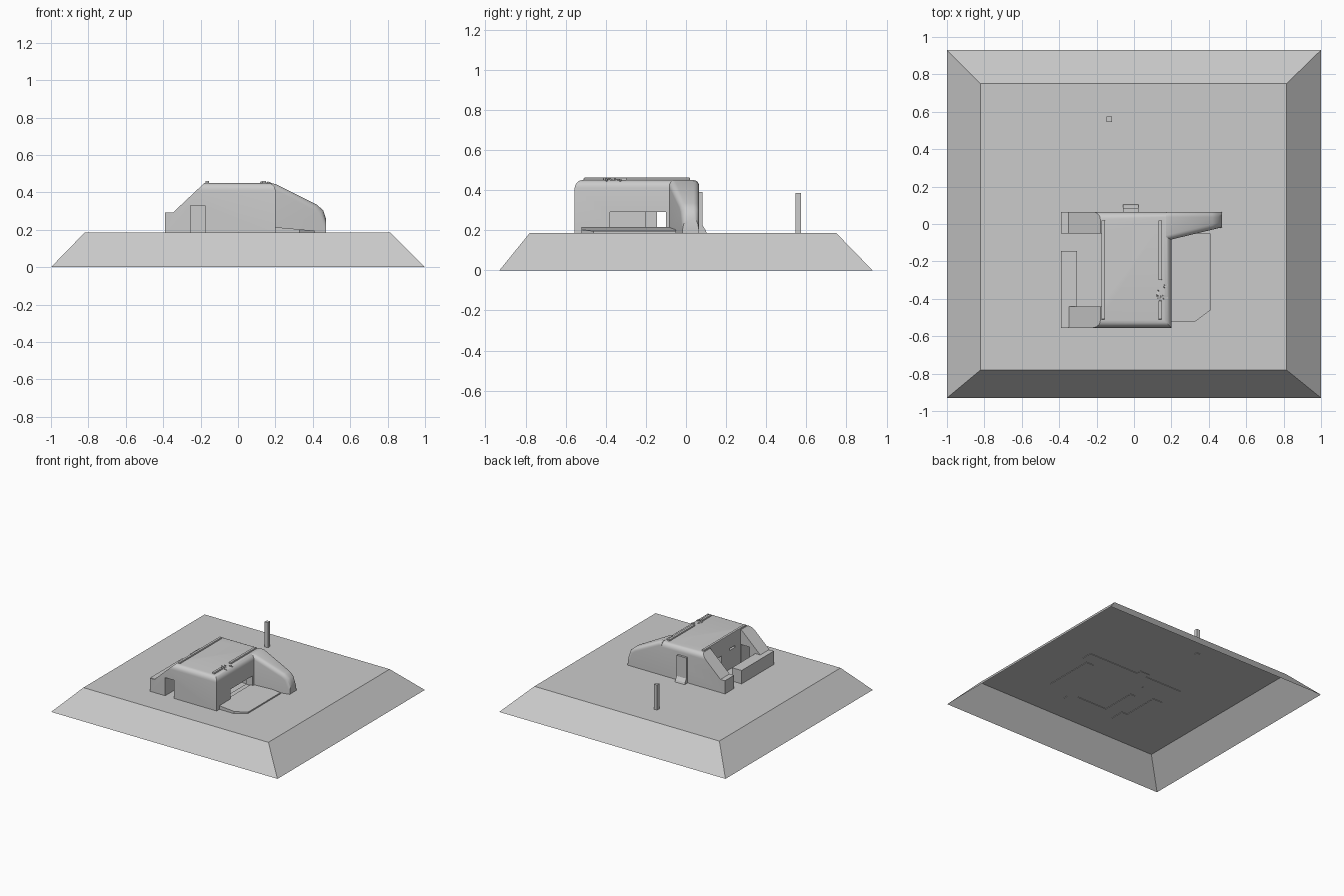
import bpy, bmesh, random
from mathutils import Vector, Matrix

if "Cube" in bpy.data.objects:
    bpy.data.objects.remove(bpy.data.objects["Cube"])

random.seed(4)
G = 0.185          # ground level on top of the mound
B = G - 0.004      # buried bottoms


def finish(name, bm, smooth=False):
    bmesh.ops.recalc_face_normals(bm, faces=bm.faces)
    me = bpy.data.meshes.new(name)
    bm.to_mesh(me)
    bm.free()
    ob = bpy.data.objects.new(name, me)
    bpy.context.collection.objects.link(ob)
    if smooth:
        smooth_by_angle(ob)
    return ob


def smooth_by_angle(ob):
    bpy.ops.object.select_all(action='DESELECT')
    ob.select_set(True)
    bpy.context.view_layer.objects.active = ob
    bpy.ops.object.shade_smooth_by_angle(angle=0.55)


def loft(ring_a, ring_b):
    """Closed solid between two matching rings of points."""
    bm = bmesh.new()
    a = [bm.verts.new(p) for p in ring_a]
    b = [bm.verts.new(p) for p in ring_b]
    n = len(a)
    bm.faces.new(a)
    bm.faces.new(b[::-1])
    for i in range(n):
        j = (i + 1) % n
        bm.faces.new((a[i], b[i], b[j], a[j]))
    bmesh.ops.recalc_face_normals(bm, faces=bm.faces)
    return bm


def box(name, x0, x1, y0, y1, z0, z1):
    ring = [(x0, y0), (x1, y0), (x1, y1), (x0, y1)]
    return finish(name, loft([(x, y, z0) for x, y in ring], [(x, y, z1) for x, y in ring]))


def cut(ob, *ranges):
    cutter = box("cutter", *ranges)
    cutter.hide_render = True
    m = ob.modifiers.new("cut", 'BOOLEAN')
    m.operation = 'DIFFERENCE'
    m.solver = 'EXACT'
    m.object = cutter
    bpy.ops.object.select_all(action='DESELECT')
    ob.select_set(True)
    bpy.context.view_layer.objects.active = ob
    bpy.ops.object.modifier_apply(modifier=m.name)
    bpy.data.objects.remove(cutter)


def round_edges(bm, test, r):
    edges = [e for e in bm.edges if test(e.verts[0].co, e.verts[1].co)]
    bmesh.ops.bevel(bm, geom=edges, offset=r, segments=5, profile=0.5,
                    affect='EDGES', clamp_overlap=False)


# mound: sloped sides, open underneath
low = [(-1, -.93, 0), (1, -.93, 0), (1, .93, 0), (-1, .93, 0)]
top = [(-.82, -.78, G), (.815, -.78, G), (.815, .75, G), (-.82, .75, G)]
bm = loft(low, top)
bm.faces.ensure_lookup_table()
bmesh.ops.delete(bm, geom=[f for f in bm.faces if f.calc_center_median().z < .001],
                 context='FACES_ONLY')
mound = finish("mound", bm)
if mound.data.polygons[0].normal.z < 0:
    mound.data.flip_normals()

# bunker body with sloped rear wings, roof edges rounded
prof = [(-.39, B), (-.39, .29), (-.35, .29), (-.18, .45), (.2, .45), (.2, B)]
bm = loft([(x, -.555, z) for x, z in prof], [(x, .065, z) for x, z in prof])
round_edges(bm, lambda a, b: min(a.z, b.z) > .44 and max(a.x, b.x) > .1, .04)
body = finish("bunker_body", bm)
cut(body, -.6, -.175, -.44, -.05, .1, .6)          # rear yard
cut(body, -.135, .14, -.48, -.05, .1, .38)         # room
cut(body, -.255, -.176, -.7, -.43, .1, .33)        # side doorway
cut(body, -.2, -.1, -.2, -.07, .1, .33)            # rear doorway
cut(body, .1, .3, -.38, -.1, .21, .292)            # firing slot
cut(body, -.2, -.1, -.37, -.30, .335, .35)         # rear vision slit
smooth_by_angle(body)

# low wall closing the yard
box("yard_wall", -.39, -.305, -.55, -.145, B, .292)

# tapered shielding wing beside the firing slot
prof = [(.17, B), (.17, .45), (.2, .445), (.42, .335), (.455, .305), (.47, .26), (.47, B)]
bm = loft([(x, -.09 + (x - .17) * .24, z) for x, z in prof], [(x, .065, z) for x, z in prof])
round_edges(bm, lambda a, b: min(a.z, b.z) > .25 and abs(a.x - b.x) > .005
            and abs(a.y - b.y) < .06, .028)
finish("side_wing", bm, True)

# sloping apron below the firing slot
plan = [(.18, -.52), (.33, -.52), (.41, -.46), (.41, -.05), (.18, -.05)]
finish("apron", loft([(x, y, B) for x, y in plan],
                     [(x, y, .216 - (x - .18) * .09) for x, y in plan]))

# roof rails, the right one broken
def rail(name, x, y0, y1):
    ob = box(name, x - .01, x + .01, y0, y1, .44, .462)
    m = ob.modifiers.new("round", 'BEVEL')
    m.width, m.segments = .004, 2

rail("roof_rail_left", -.165, -.51, .02)
rail("roof_rail_right_back", .14, -.30, .02)
rail("roof_rail_right_front", .14, -.51, -.41)

# rubble in the rail gap
for i in range(9):
    bm = bmesh.new()
    bmesh.ops.create_cube(bm, size=1)
    loc = Vector((.15 + random.uniform(-.025, .025), -.36 + random.uniform(-.045, .045), .449))
    rot = Matrix.Rotation(random.uniform(0, 3), 4, 'Z') @ Matrix.Rotation(.4, 4, 'X')
    bm.transform(Matrix.Translation(loc) @ rot @ Matrix.Diagonal(
        (.01, random.uniform(.015, .03), .008, 1)))
    finish("rubble", bm)

# plate with flared foot on the back wall
prof = [(.05, B), (.105, B), (.098, .2), (.082, .225), (.082, .39), (.05, .39)]
finish("back_plate", loft([(-.06, y, z) for y, z in prof], [(.025, y, z) for y, z in prof]))

# lone post behind the bunker
box("marker_post", -.146, -.117, .545, .574, B, .385)
